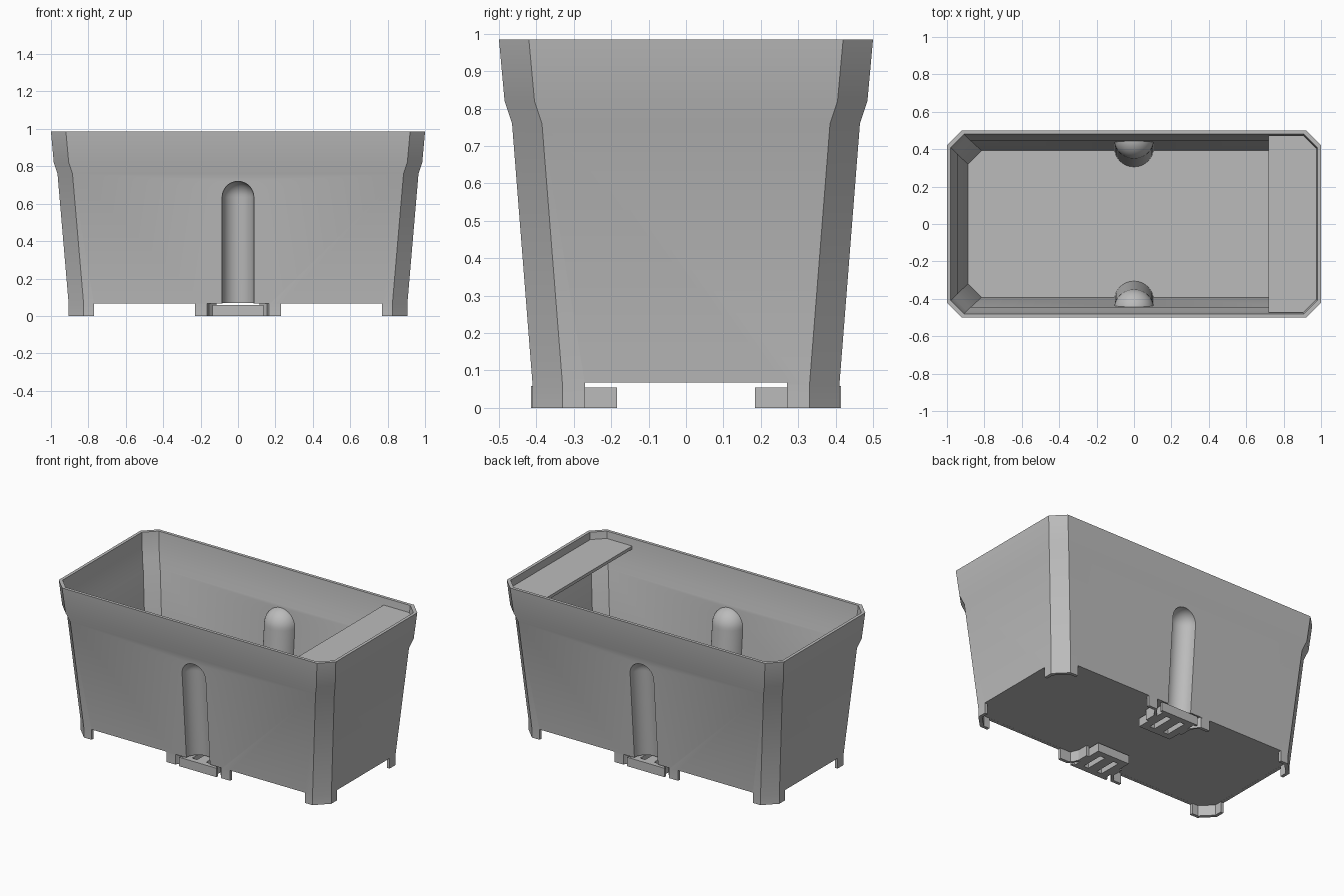
import bpy
import math

cube = bpy.data.objects.get("Cube")
if cube:
    bpy.data.objects.remove(cube, do_unlink=True)

grey = bpy.data.materials.new("matte_grey")
grey.use_nodes = True
COLOUR = (0.5, 0.5, 0.5, 1)
grey.diffuse_color = COLOUR
grey.node_tree.nodes["Principled BSDF"].inputs["Base Color"].default_value = COLOUR


def loft(name, rings):
    """Closed solid through stacked rings of equal point count."""
    n = len(rings[0])
    verts = [p for ring in rings for p in ring]
    faces = [tuple(reversed(range(n)))]
    for k in range(len(rings) - 1):
        a, b = k * n, (k + 1) * n
        for i in range(n):
            j = (i + 1) % n
            faces.append((a + i, a + j, b + j, b + i))
    faces.append(tuple(range(len(verts) - n, len(verts))))
    mesh = bpy.data.meshes.new(name)
    mesh.from_pydata(verts, [], faces)
    mesh.materials.append(grey)
    obj = bpy.data.objects.new(name, mesh)
    bpy.context.collection.objects.link(obj)
    return obj


def prism(name, outline, z0, z1):
    return loft(name, [[(x, y, z) for x, y in outline] for z in (z0, z1)])


def box(name, x0, x1, y0, y1, z0, z1):
    return prism(name, [(x0, y0), (x1, y0), (x1, y1), (x0, y1)], z0, z1)


def octagon(hx, hy, z, c=0.08):
    """Rectangle ring with chamfered corners."""
    return [(hx - c, -hy, z), (hx, c - hy, z), (hx, hy - c, z), (hx - c, hy, z),
            (c - hx, hy, z), (-hx, hy - c, z), (-hx, c - hy, z), (c - hx, -hy, z)]


def apply(obj, mod):
    bpy.context.view_layer.objects.active = obj
    bpy.ops.object.modifier_apply(modifier=mod.name)


def cut(obj, cutter):
    mod = obj.modifiers.new("cut", 'BOOLEAN')
    mod.operation = 'DIFFERENCE'
    mod.solver = 'EXACT'
    mod.object = cutter
    apply(obj, mod)
    bpy.data.objects.remove(cutter, do_unlink=True)


def mirror(obj, x, y):
    mod = obj.modifiers.new("mirror", 'MIRROR')
    mod.use_axis = (x, y, False)
    mod.use_mirror_merge = False
    apply(obj, mod)


def soften(obj):
    obj.data.shade_smooth()
    obj.data.set_sharp_from_angle(angle=math.radians(30))


def wall_y(z):
    return 0.41 + max(z - 0.06, 0) * 0.0786


def column(radius, side, segments=40):
    """Round-topped column leaning along the long wall."""
    centre_z = 0.635
    levels = [(-0.05, radius), (0.06, radius)]
    for k in range(10):
        a = math.radians(k * 9.6)
        levels.append((centre_z + radius * math.sin(a), radius * math.cos(a)))
    rings = []
    for z, r in levels:
        cy = side * wall_y(min(z, centre_z))
        rings.append([(r * math.cos(2 * math.pi * i / segments),
                       cy + r * math.sin(2 * math.pi * i / segments), z)
                      for i in range(segments)])
    return loft("column_cutter", rings)


# Tub: outer body, flared towards the rim
T = 0.02
FLOOR = 0.068
PROFILE = [(0.06, 0.905, 0.41), (0.76, 0.965, 0.465),
           (0.82, 0.985, 0.485), (0.985, 1.0, 0.5)]
tub = loft("tub", [octagon(0.905, 0.41, 0)] + [octagon(x, y, z) for z, x, y in PROFILE])

# Cavity, leaving the two column bulges standing
INNER = [(0.09, 0.907, 0.412)] + PROFILE[1:] + [(1.1, 1.01, 0.51)]
cavity = loft("cavity_cutter", [octagon(x - T, y - T, z, 0.072) for z, x, y in INNER])
for side in (-1, 1):
    cut(cavity, column(0.107, side))
cut(tub, cavity)

# Hollow underside, leaving a thin skirt
cut(tub, loft("base_cutter", [octagon(0.885, 0.39, z, 0.072) for z in (-0.1, FLOOR)]))

# Grooves on the outside of the long walls
for side in (-1, 1):
    cut(tub, column(0.085, side))

# Gaps in the skirt, leaving corner feet and middle tabs
for x0, x1 in ((-0.77, -0.23), (-0.17, 0.17), (0.23, 0.77)):
    cut(tub, box("gap_cutter", x0, x1, -0.6, 0.6, -0.1, FLOOR - 0.0005))
cut(tub, box("gap_cutter", -1.1, 1.1, -0.27, 0.27, -0.1, FLOOR - 0.0005))
soften(tub)

# Shelf at one end, just below the rim
prism("end_shelf", [(0.72, -0.474), (0.905, -0.474), (0.975, -0.404),
                    (0.975, 0.404), (0.905, 0.474), (0.72, 0.474)], 0.92, 0.94)

# Bent arms beside each clip
arm = prism("clip_arm", [(0.172, 0.41), (0.172, 0.39), (0.155, 0.39), (0.115, 0.345),
                         (0.115, 0.27), (0.135, 0.27), (0.135, 0.34), (0.165, 0.41)][::-1],
            0, 0.07)
mirror(arm, True, True)

# Clip tongues with two long slots, and their front lips
tongue = box("clip_tongue", -0.116, 0.116, 0.185, 0.41, 0, 0.055)
for x in (-0.05, 0.05):
    cut(tongue, box("slot_cutter", x - 0.018, x + 0.018, 0.225, 0.375, -0.1, 0.1))
mirror(tongue, False, True)
lip = box("clip_lip", -0.135, 0.135, 0.4, 0.415, 0, 0.058)
mirror(lip, False, True)
